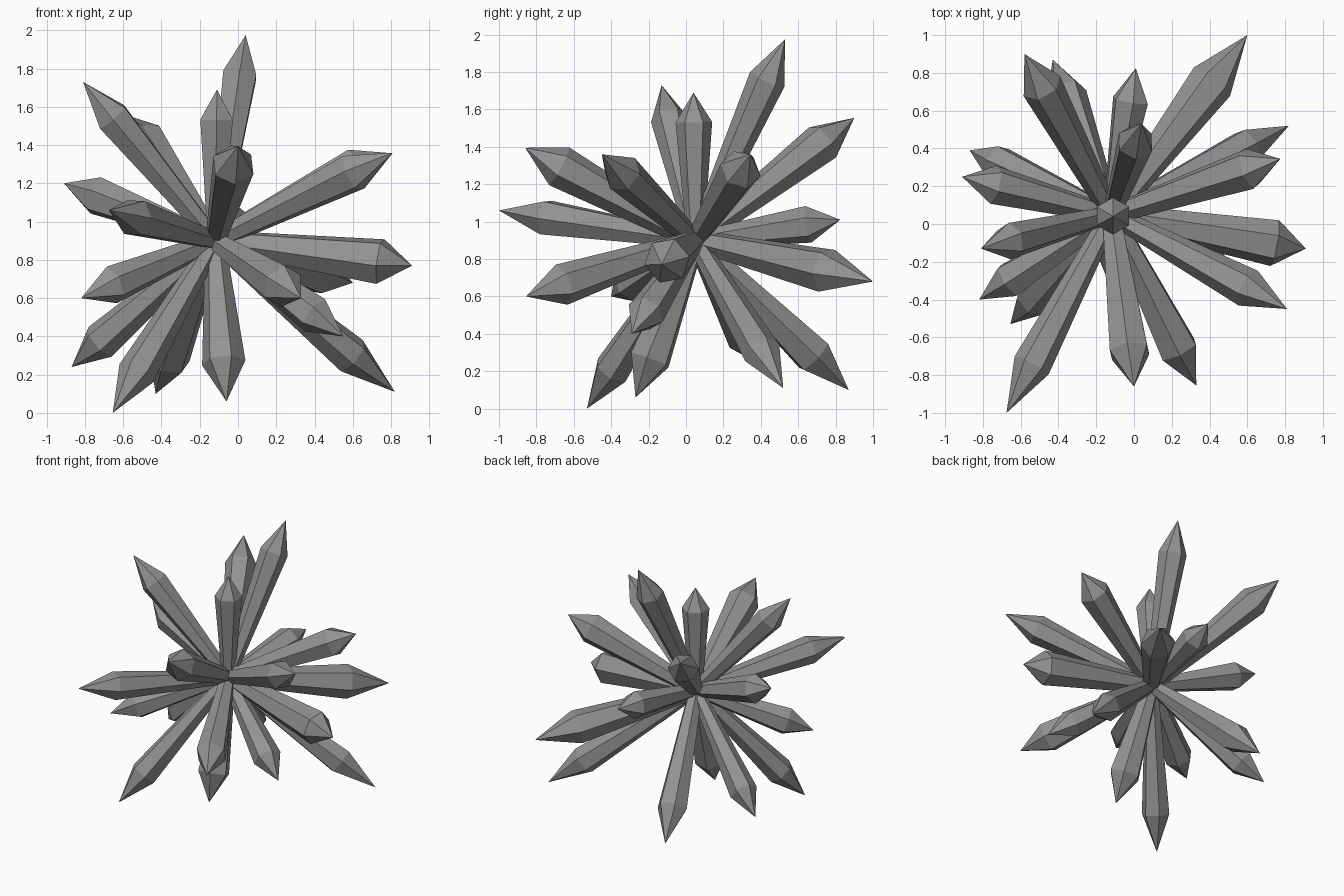
import bpy, bmesh, math
from mathutils import Vector

if "Cube" in bpy.data.objects:
    bpy.data.objects.remove(bpy.data.objects["Cube"])

stone = bpy.data.materials.new("grey_crystal")
stone.diffuse_color = (0.29, 0.29, 0.29, 1)
stone.use_nodes = True
stone.node_tree.nodes["Principled BSDF"].inputs["Base Color"].default_value = stone.diffuse_color

CENTRE = Vector((-0.12, 0.05, 0.90))
SIDES = 6
BASE = 0.46     # base radius as a share of the shoulder radius

# tip x, y, z, shoulder radius, shoulder position along the length, roll in degrees
CRYSTALS = [
    # upward spikes
    (0.04, 0.53, 1.975, 0.100, 0.80, 0),
    (-0.81, -0.13, 1.73, 0.098, 0.78, 0),
    (-0.11, 0.04, 1.69, 0.098, 0.80, 0),
    (-0.58, 0.90, 1.555, 0.110, 0.80, 0),
    (0.00, -0.86, 1.395, 0.115, 0.80, 10),
    (0.81, -0.45, 1.36, 0.105, 0.78, 30),
    (0.775, 0.345, 1.36, 0.112, 0.82, 0),
    # level spikes
    (-0.91, 0.25, 1.20, 0.105, 0.79, 0),
    (-0.675, -1.00, 1.06, 0.102, 0.76, 0),
    (0.01, 0.825, 1.01, 0.100, 0.78, 0),
    (0.91, -0.13, 0.77, 0.125, 0.84, 0),
    (0.60, 1.00, 0.68, 0.123, 0.74, 0),
    (0.33, -0.855, 0.60, 0.112, 0.79, 30),
    (-0.82, -0.40, 0.60, 0.102, 0.77, 0),
    # downward spikes
    (0.55, -0.29, 0.40, 0.102, 0.78, 0),
    (-0.87, 0.39, 0.24, 0.100, 0.80, 0),
    (0.82, 0.52, 0.11, 0.102, 0.76, 0),
    (-0.43, 0.87, 0.10, 0.110, 0.77, 0),
    (-0.06, -0.27, 0.06, 0.115, 0.76, 0),
    (-0.655, -0.53, 0.00, 0.100, 0.77, 0),
]


def crystal(index, tip, radius, shoulder, roll):
    """Six-sided shaft widening outward, closed by a pointed cap."""
    axis = tip - CENTRE
    turn = Vector((0, 0, 1)).rotation_difference(axis.normalized())
    bm = bmesh.new()

    def ring(r, h):
        verts = []
        for i in range(SIDES):
            a = math.pi / 2 + math.radians(roll) + math.tau * i / SIDES
            verts.append(bm.verts.new((r * math.cos(a), r * math.sin(a), h)))
        return verts

    base = ring(radius * BASE, 0)
    top = ring(radius, axis.length * shoulder)
    point = bm.verts.new((0, 0, axis.length))
    bm.faces.new(base[::-1])
    for i in range(SIDES):
        j = (i + 1) % SIDES
        bm.faces.new((base[i], base[j], top[j], top[i]))
        bm.faces.new((top[i], top[j], point))
    mesh = bpy.data.meshes.new(f"crystal_{index:02d}")
    bm.to_mesh(mesh)
    bm.free()
    mesh.materials.append(stone)
    obj = bpy.data.objects.new(mesh.name, mesh)
    obj.rotation_mode = 'QUATERNION'
    obj.rotation_quaternion = turn
    obj.location = CENTRE
    bpy.context.collection.objects.link(obj)


# cluster radiating from a shared centre
for n, (x, y, z, r, s, roll) in enumerate(CRYSTALS, 1):
    crystal(n, Vector((x, y, z)), r, s, roll)
